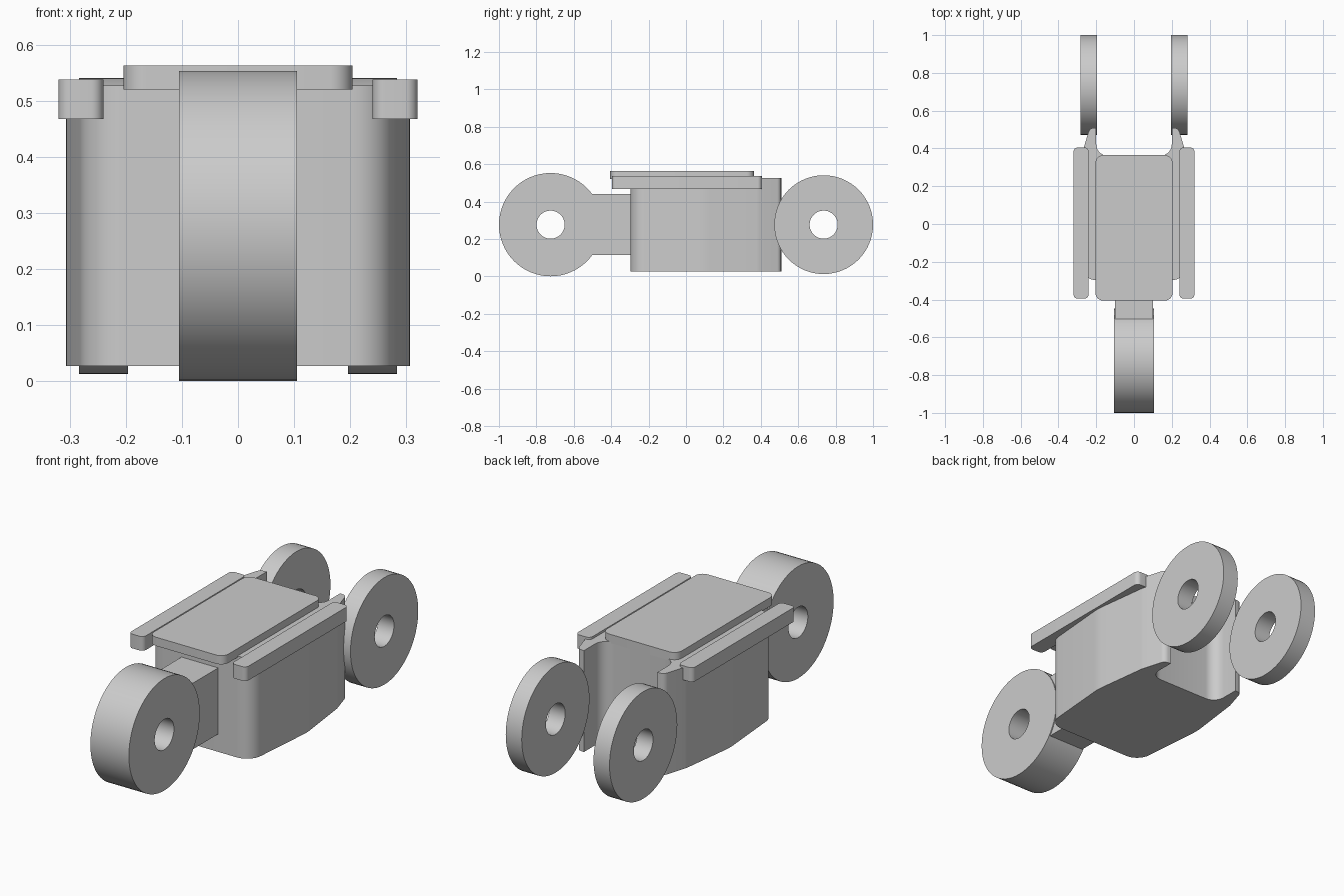
import bpy, bmesh, math
from mathutils import Vector

cube = bpy.data.objects.get("Cube")
if cube:
    bpy.data.objects.remove(cube)

grey = bpy.data.materials.new("plain_grey")
grey.use_nodes = True
grey.diffuse_color = (0.6, 0.6, 0.6, 1)
grey.node_tree.nodes["Principled BSDF"].inputs["Base Color"].default_value = grey.diffuse_color


def finish(name, bm):
    bmesh.ops.recalc_face_normals(bm, faces=bm.faces)
    mesh = bpy.data.meshes.new(name)
    bm.to_mesh(mesh)
    bm.free()
    mesh.materials.append(grey)
    obj = bpy.data.objects.new(name, mesh)
    bpy.context.collection.objects.link(obj)
    bpy.ops.object.select_all(action='DESELECT')
    obj.select_set(True)
    bpy.context.view_layer.objects.active = obj
    bpy.ops.object.shade_smooth_by_angle(angle=math.radians(30))
    return obj


def rounded(corners, steps=8):
    """Turn (x, y, radius) corners into an outline with filleted corners."""
    outline = []
    for i, (x, y, r) in enumerate(corners):
        p = Vector((x, y))
        if r == 0:
            outline.append(p)
            continue
        a = (Vector(corners[i - 1][:2]) - p).normalized()
        b = (Vector(corners[(i + 1) % len(corners)][:2]) - p).normalized()
        half = a.angle(b) / 2
        centre = p + (a + b).normalized() * (r / math.sin(half))
        start = (p + a * (r / math.tan(half)) - centre).normalized()
        end = (p + b * (r / math.tan(half)) - centre).normalized()
        for k in range(steps + 1):
            outline.append(centre + start.slerp(end, k / steps) * r)
    return outline


def prism(name, corners, z0, z1):
    bm = bmesh.new()
    base = bm.faces.new([bm.verts.new((p.x, p.y, z0)) for p in rounded(corners)])
    top = bmesh.ops.extrude_face_region(bm, geom=[base], use_keep_orig=True)["geom"]
    bmesh.ops.translate(bm, vec=(0, 0, z1 - z0),
                        verts=[v for v in top if isinstance(v, bmesh.types.BMVert)])
    return finish(name, bm)


def slab(name, x0, x1, y0, y1, z0, z1, r):
    return prism(name, [(x0, y0, r), (x1, y0, r), (x1, y1, r), (x0, y1, r)], z0, z1)


def wheel(name, x0, x1, y, z, radius, hole, sides=64):
    bm = bmesh.new()
    section = ((x0, hole), (x1, hole), (x1, radius), (x0, radius))
    rings = []
    for i in range(sides):
        t = math.tau * i / sides
        rings.append([bm.verts.new((x, y + r * math.cos(t), z + r * math.sin(t)))
                      for x, r in section])
    for i, ring in enumerate(rings):
        following = rings[(i + 1) % sides]
        for j in range(4):
            k = (j + 1) % 4
            bm.faces.new((ring[j], ring[k], following[k], following[j]))
    return finish(name, bm)


# Body: bulging sides, with a notch between two tapered rear prongs
side = [(0.275, -0.297, 0.08), (0.308, 0.10, 0.3), (0.272, 0.385, 0.1),
        (0.235, 0.507, 0.03), (0.2, 0.51, 0), (0.2, 0.362, 0.06)]
prism("body", side + [(-x, y, r) for x, y, r in reversed(side)], 0.027, 0.527)

# Raised lid on top
slab("top_panel", -0.204, 0.204, -0.405, 0.364, 0.52, 0.563, 0.04)

# Arm and wide front wheel
slab("front_arm", -0.1, 0.1, -0.56, -0.25, 0.115, 0.441, 0)
wheel("front_wheel", -0.105, 0.105, -0.724, 0.277, 0.276, 0.075)

# Side rails and narrow rear wheels
for label, s in (("left", 1), ("right", -1)):
    x0, x1 = sorted((s * 0.24, s * 0.32))
    slab(label + "_rail", x0, x1, -0.395, 0.405, 0.468, 0.538, 0.022)
    x0, x1 = sorted((s * 0.196, s * 0.283))
    wheel(label + "_rear_wheel", x0, x1, 0.736, 0.277, 0.264, 0.075)
